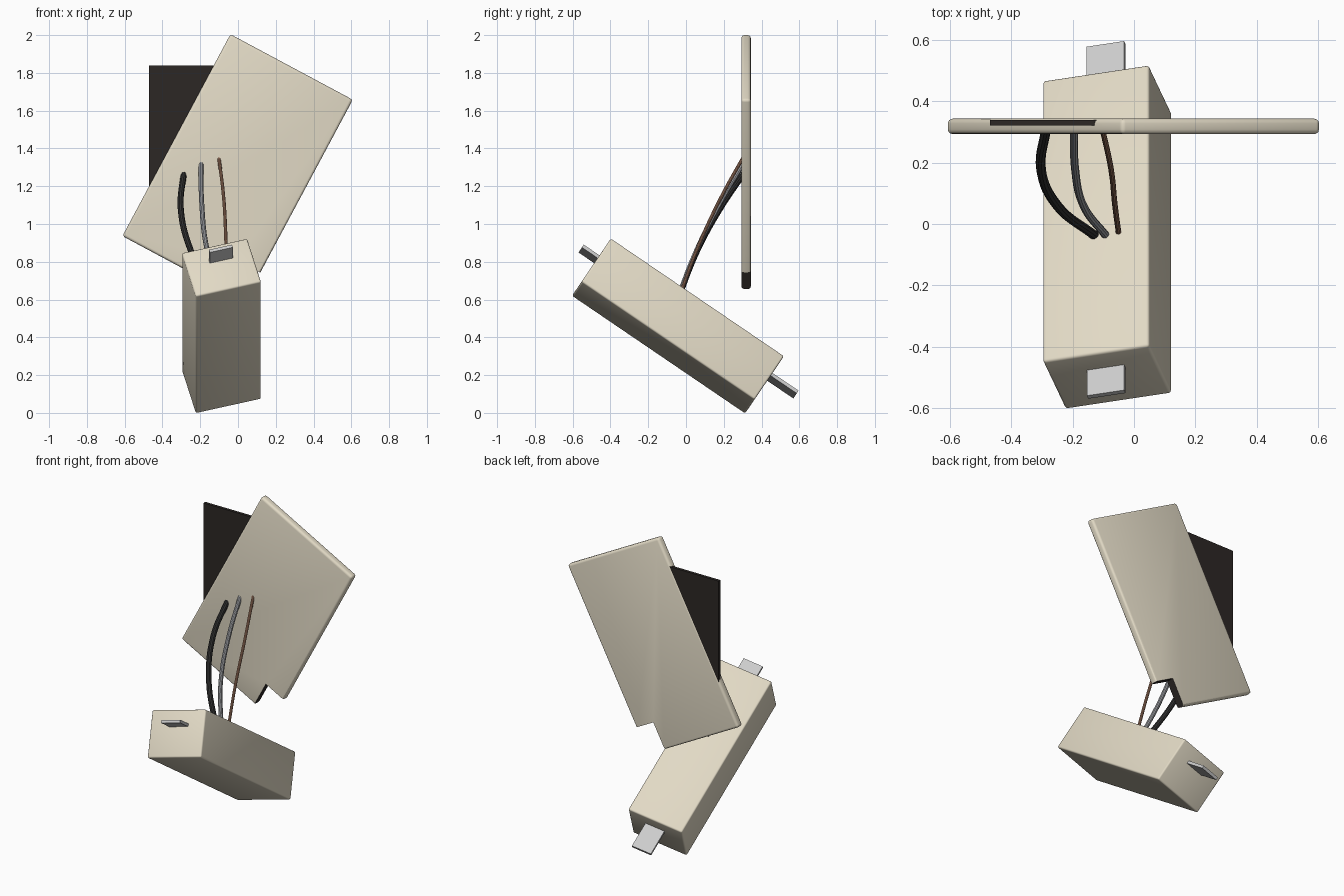
import bpy, bmesh
from mathutils import Matrix, Vector

if "Cube" in bpy.data.objects:
    bpy.data.objects.remove(bpy.data.objects["Cube"])


def material(name, rgb):
    m = bpy.data.materials.new(name)
    m.diffuse_color = (*rgb, 1)
    m.use_nodes = True
    m.node_tree.nodes["Principled BSDF"].inputs["Base Color"].default_value = m.diffuse_color
    return m


BEIGE = material("beige", (0.76, 0.70, 0.56))
BLACK = material("black", (0.025, 0.02, 0.018))
RUBBER = material("rubber", (0.03, 0.03, 0.03))
STEEL = material("steel", (0.6, 0.6, 0.6))
GREY = material("grey", (0.35, 0.36, 0.38))
COPPER = material("copper", (0.42, 0.22, 0.14))


def block(name, size, mats, frame, centre=(0, 0, 0), bevel=0, mat_index=0):
    """Box of a given size placed at centre within a local frame, with rounded edges."""
    bm = bmesh.new()
    bmesh.ops.create_cube(bm, size=1)
    bm.transform(Matrix.Diagonal((*size, 1)))
    if bevel:
        bmesh.ops.bevel(bm, geom=bm.edges[:], offset=bevel, segments=3,
                        profile=0.5, affect='EDGES')
    bm.transform(frame @ Matrix.Translation(centre))
    for f in bm.faces:
        f.material_index = mat_index
    me = bpy.data.meshes.new(name)
    bm.to_mesh(me)
    bm.free()
    for m in mats:
        me.materials.append(m)
    ob = bpy.data.objects.new(name, me)
    bpy.context.collection.objects.link(ob)
    return ob


def activate(ob):
    bpy.ops.object.select_all(action='DESELECT')
    ob.select_set(True)
    bpy.context.view_layer.objects.active = ob


def frame_from(x, y, origin):
    x = Vector(x).normalized()
    y = Vector(y).normalized()
    z = x.cross(y).normalized()
    y = z.cross(x)
    m = Matrix((x, y, z)).transposed().to_4x4()
    m.translation = origin
    return m


# Tilted plate with a square notch in its lower right corner
plate_frame = frame_from((0.882, 0, -0.472), (0, 1, 0), (-0.002, 0.318, 1.297))
plate = block("plate", (0.735, 0.05, 1.212), [BEIGE, BLACK], plate_frame, bevel=0.015)
cutter = block("notch_cutter", (0.4, 0.3, 0.4), [BEIGE, BLACK], plate_frame,
               (0.226 + 0.2, 0, -0.433 - 0.2), mat_index=1)
cutter.hide_render = True
activate(plate)
cut = plate.modifiers.new("notch", 'BOOLEAN')
cut.operation = 'DIFFERENCE'
cut.solver = 'EXACT'
cut.object = cutter
bpy.ops.object.modifier_apply(modifier=cut.name)
bpy.data.objects.remove(cutter)
bpy.ops.object.shade_smooth_by_angle()

# Upright dark panel embedded in the plate
block("dark_panel", (0.62, 0.019, 0.92), [BLACK], Matrix.Identity(4), (-0.16, 0.33, 1.38))

# Leaning, rolled box with a metal strip running through it
box_frame = frame_from((0.966, 0.145, 0.213), (0, 0.827, -0.562), (-0.0875, -0.0425, 0.46))
box = block("box", (0.358, 1.108, 0.288), [BEIGE], box_frame, bevel=0.01)
activate(box)
bpy.ops.object.shade_smooth_by_angle()
block("metal_strip", (0.126, 1.375, 0.018), [STEEL], box_frame, (0.01, 0.033, 0.05))


def wire(name, pts, radius, mat):
    """Smooth round wire through a few points, turned into a mesh."""
    cu = bpy.data.curves.new(name, 'CURVE')
    cu.dimensions = '3D'
    cu.bevel_depth = radius
    cu.bevel_resolution = 3
    cu.use_fill_caps = True
    cu.resolution_u = 8
    sp = cu.splines.new('BEZIER')
    sp.bezier_points.add(len(pts) - 1)
    for bp, p in zip(sp.bezier_points, pts):
        bp.co = p
        bp.handle_left_type = bp.handle_right_type = 'AUTO'
    cu.materials.append(mat)
    ob = bpy.data.objects.new(name, cu)
    bpy.context.collection.objects.link(ob)
    activate(ob)
    bpy.ops.object.convert(target='MESH')
    bpy.ops.object.shade_smooth_by_angle()


# Three wires from the box up to the plate
wire("black_wire", [(-0.285, 0.318, 1.285), (-0.303, 0.18, 1.08), (-0.25, 0.06, 0.86),
                    (-0.125, -0.04, 0.61)], 0.016, RUBBER)
wire("grey_wire", [(-0.195, 0.318, 1.345), (-0.192, 0.18, 1.11), (-0.165, 0.06, 0.87),
                   (-0.09, -0.04, 0.62)], 0.013, GREY)
wire("copper_wire", [(-0.105, 0.318, 1.38), (-0.075, 0.18, 1.13), (-0.062, 0.06, 0.87),
                     (-0.05, -0.03, 0.63)], 0.009, COPPER)
